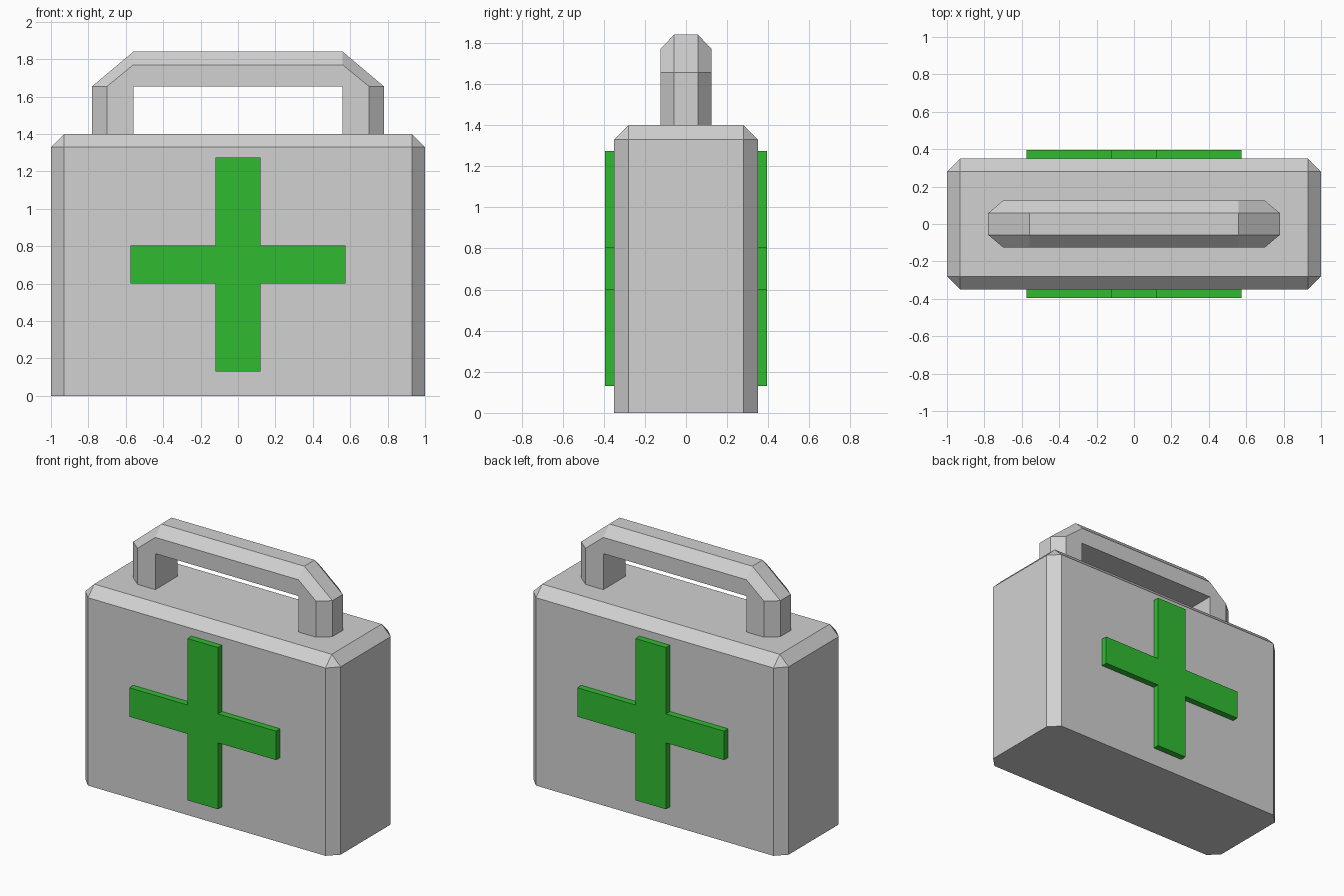
import bpy, bmesh

cube = bpy.data.objects.get("Cube")
if cube:
    bpy.data.objects.remove(cube, do_unlink=True)


def material(name, rgb):
    mat = bpy.data.materials.new(name)
    mat.use_nodes = True
    colour = (*rgb, 1.0)
    mat.diffuse_color = colour
    mat.node_tree.nodes["Principled BSDF"].inputs["Base Color"].default_value = colour
    return mat


def finish(name, bm, mat):
    bmesh.ops.recalc_face_normals(bm, faces=bm.faces)
    mesh = bpy.data.meshes.new(name)
    bm.to_mesh(mesh)
    bm.free()
    mesh.materials.append(mat)
    obj = bpy.data.objects.new(name, mesh)
    bpy.context.collection.objects.link(obj)
    return obj


grey = material("light_grey", (0.64, 0.64, 0.64))
green = material("green", (0.03, 0.5, 0.03))

# Case: a box with every edge chamfered except around the base
W, D, H, CHAMFER = 1.0, 0.35, 1.4, 0.07
bm = bmesh.new()
bmesh.ops.create_cube(bm, size=2)
for v in bm.verts:
    v.co.x *= W
    v.co.y *= D
    v.co.z = H if v.co.z > 0 else 0
edges = [e for e in bm.edges if any(v.co.z > 0 for v in e.verts)]
bmesh.ops.bevel(bm, geom=edges, offset=CHAMFER, segments=1, affect='EDGES')
finish("case", bm, grey)

# Handle: stations of (inner, face, outer) points in x and z, for the right half
foot = ((0.56, H), (0.70, H), (0.78, H))
shoulder = ((0.56, 1.655), (0.70, 1.655), (0.78, 1.655))
corner = ((0.56, 1.655), (0.56, 1.77), (0.56, 1.84))
half = (foot, shoulder, corner)
stations = [(1, s) for s in half] + [(-1, s) for s in reversed(half)]
depths = (0.125, 0.125, 0.058)

bm = bmesh.new()
rings = []
for side, points in stations:
    front = [bm.verts.new((side * x, -d, z)) for (x, z), d in zip(points, depths)]
    back = [bm.verts.new((side * x, d, z)) for (x, z), d in zip(points, depths)]
    rings.append(front + back[::-1])
for a, b in zip(rings, rings[1:]):
    for i in range(len(a)):
        j = (i + 1) % len(a)
        bm.faces.new((a[i], a[j], b[j], b[i]))
bm.faces.new(rings[0])
bm.faces.new(rings[-1])
bmesh.ops.remove_doubles(bm, verts=bm.verts, dist=0.0001)
finish("handle", bm, grey)

# Raised crosses on the front and back
ARM_X, ARM_Z, TIP_X, LOW, HIGH = 0.12, (0.60, 0.805), 0.575, 0.13, 1.275
outline = [(-ARM_X, LOW), (ARM_X, LOW), (ARM_X, ARM_Z[0]), (TIP_X, ARM_Z[0]),
           (TIP_X, ARM_Z[1]), (ARM_X, ARM_Z[1]), (ARM_X, HIGH), (-ARM_X, HIGH),
           (-ARM_X, ARM_Z[1]), (-TIP_X, ARM_Z[1]), (-TIP_X, ARM_Z[0]), (-ARM_X, ARM_Z[0])]
for name, side in (("front_cross", -1), ("back_cross", 1)):
    bm = bmesh.new()
    face = bm.faces.new([bm.verts.new((x, side * D, z)) for x, z in outline])
    solid = bmesh.ops.extrude_face_region(bm, geom=[face], use_keep_orig=True)
    raised = [g for g in solid["geom"] if isinstance(g, bmesh.types.BMVert)]
    bmesh.ops.translate(bm, verts=raised, vec=(0, side * 0.045, 0))
    finish(name, bm, green)
